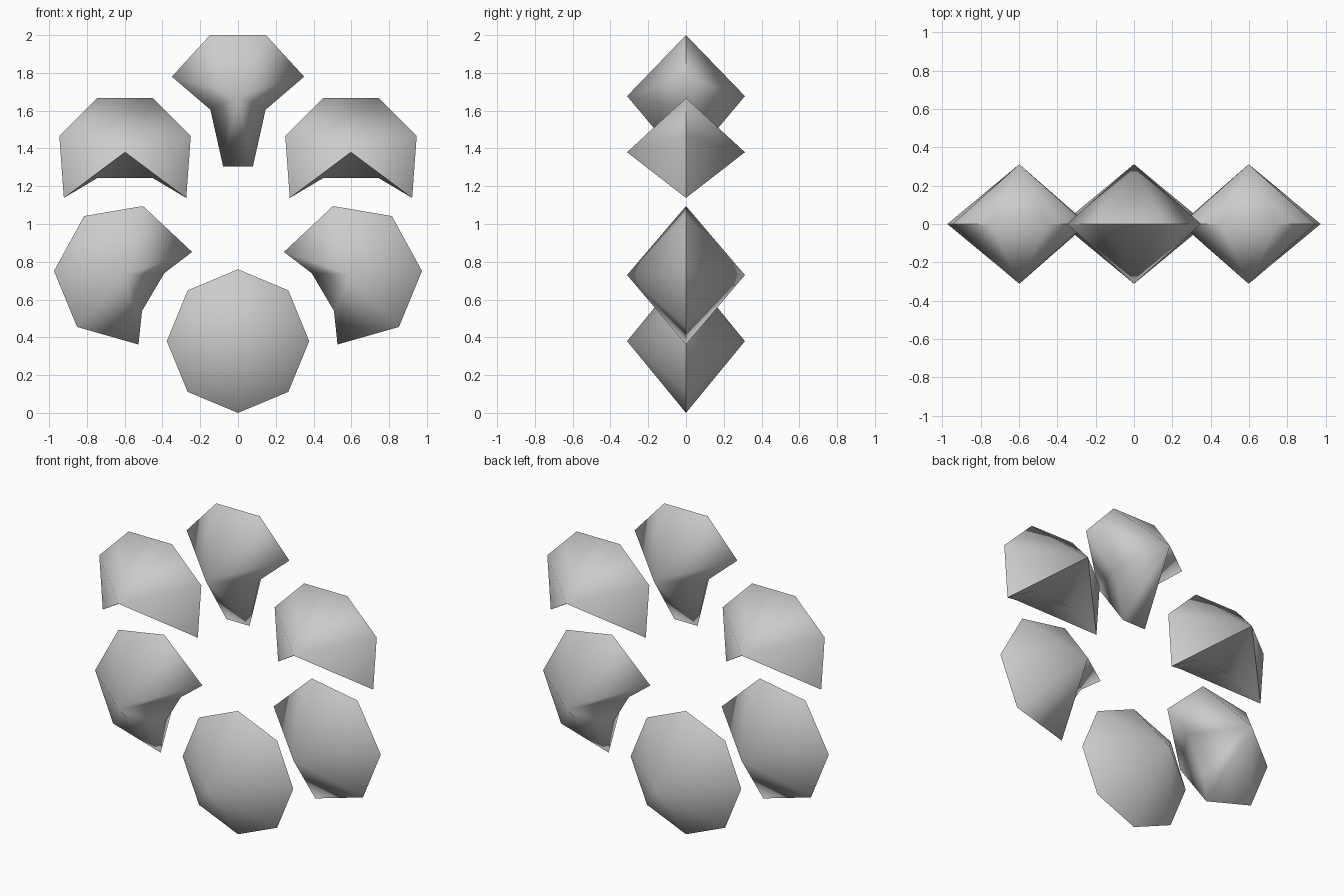
import bpy, bmesh, math

if "Cube" in bpy.data.objects:
    bpy.data.objects.remove(bpy.data.objects["Cube"])

grey = bpy.data.materials.new("stone grey")
grey.diffuse_color = (0.6, 0.6, 0.6, 1)
grey.use_nodes = True
grey.node_tree.nodes["Principled BSDF"].inputs["Base Color"].default_value = grey.diffuse_color

DEPTH = 0.312  # distance of each point from the flat outline


def mirrored(points):
    return [(-x, z) for x, z in reversed(points)]


def gem(name, centre, outline):
    """Double-pointed gem: every outline edge joins a front and a back apex."""
    cx, cz = centre
    bm = bmesh.new()
    rim = [bm.verts.new((x, 0, z)) for x, z in outline]
    for y in (-DEPTH, DEPTH):
        apex = bm.verts.new((cx, y, cz))
        for a, b in zip(rim, rim[1:] + rim[:1]):
            bm.faces.new((a, b, apex))
    bmesh.ops.recalc_face_normals(bm, faces=bm.faces)
    mesh = bpy.data.meshes.new(name)
    bm.to_mesh(mesh)
    bm.free()
    mesh.materials.append(grey)
    obj = bpy.data.objects.new(name, mesh)
    bpy.context.collection.objects.link(obj)
    # Smooth facets, crisp rim
    bpy.ops.object.select_all(action='DESELECT')
    obj.select_set(True)
    bpy.context.view_layer.objects.active = obj
    bpy.ops.object.shade_smooth_by_angle(angle=math.radians(88))


# Bottom gem: regular octagon
gem("bottom_gem", (0, 0.38),
    [(0.377 * math.sin(i * math.pi / 4), 0.38 + 0.38 * math.cos(i * math.pi / 4))
     for i in range(8)])

# Top gem: broad cap with a narrow stem
half = [(0.148, 2.0), (0.35, 1.78), (0.146, 1.605), (0.079, 1.305)]
gem("top_gem", (0, 1.677), half + mirrored(half))

# Upper side gems: notched underside, symmetric about their own centre
half = [(0.147, 1.667), (0.348, 1.466), (0.324, 1.138), (0.147, 1.243)]
upper = half + mirrored(half)
for side, cx in (("left", -0.598), ("right", 0.598)):
    gem("upper_gem_" + side, (cx, 1.38), [(cx + x, z) for x, z in upper])

# Lower side gems: notch facing the middle of the ring
lower = [(0.503, 1.095), (0.815, 1.042), (0.974, 0.751), (0.852, 0.455),
         (0.527, 0.362), (0.508, 0.54), (0.39, 0.74), (0.243, 0.852)]
gem("lower_gem_right", (0.598, 0.73), lower)
gem("lower_gem_left", (-0.598, 0.73), mirrored(lower))
